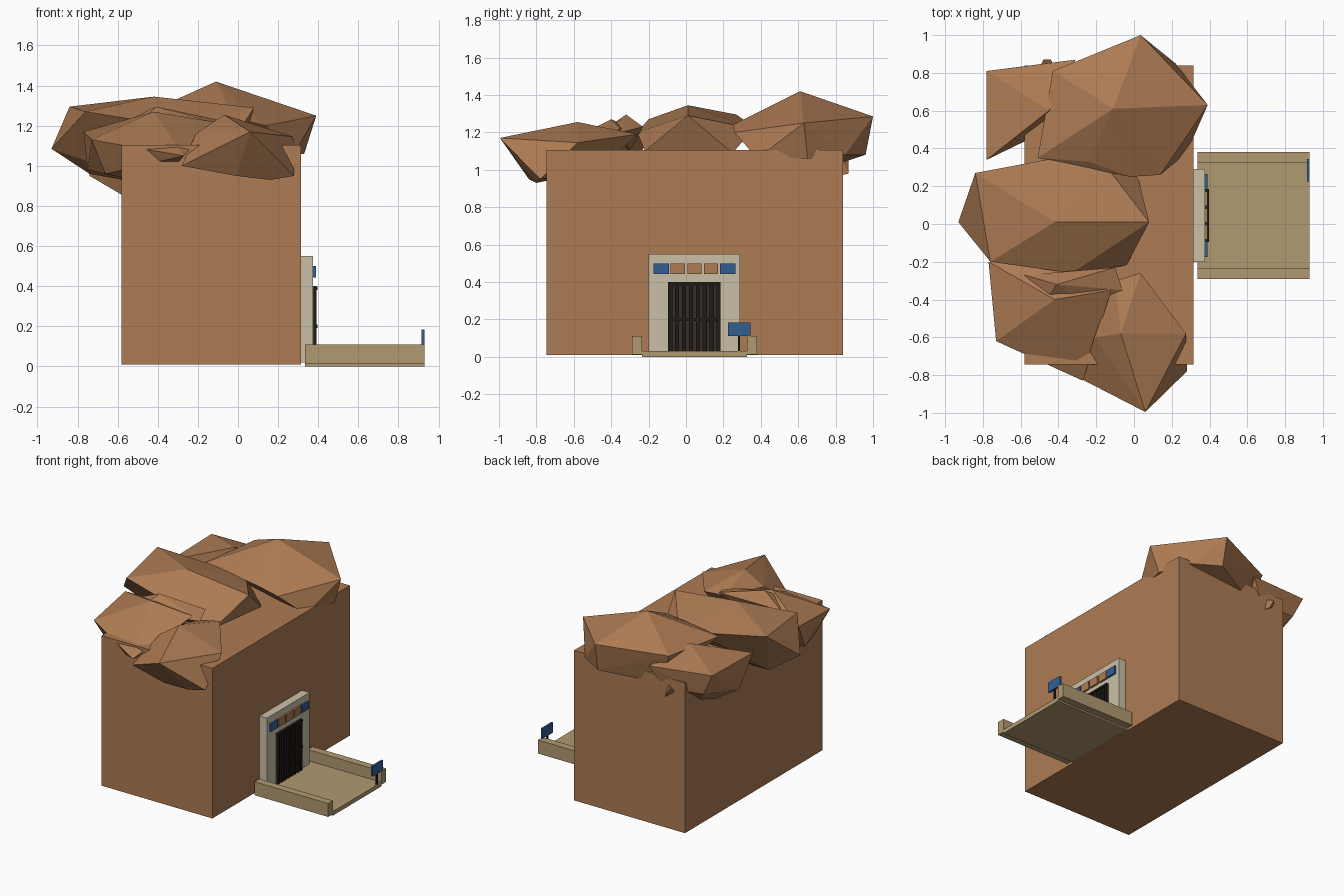
import bpy
import bmesh
from mathutils import Vector

default_cube = bpy.data.objects.get("Cube")
if default_cube:
    bpy.data.objects.remove(default_cube, do_unlink=True)


def make_material(name, red, green, blue):
    material = bpy.data.materials.new(name)
    material.use_nodes = True
    colour = (red, green, blue, 1)
    material.diffuse_color = colour
    shader = material.node_tree.nodes["Principled BSDF"]
    shader.inputs["Base Color"].default_value = colour
    shader.inputs["Roughness"].default_value = 0.9
    return material


ROCK = make_material("clay brown", 0.42, 0.2, 0.088)
STONE = make_material("pale stone", 0.6, 0.53, 0.39)
SAND = make_material("sand", 0.44, 0.32, 0.165)
BLUE = make_material("sign blue", 0.034, 0.114, 0.28)
IRON = make_material("dark iron", 0.014, 0.011, 0.009)
SHADE = make_material("gate brown", 0.04, 0.028, 0.019)


def finish(name, mesh_builder, material):
    """Turn a bmesh into a flat shaded object."""
    bmesh.ops.recalc_face_normals(mesh_builder, faces=mesh_builder.faces)
    mesh = bpy.data.meshes.new(name)
    mesh_builder.to_mesh(mesh)
    mesh_builder.free()
    mesh.materials.append(material)
    part = bpy.data.objects.new(name, mesh)
    bpy.context.collection.objects.link(part)
    return part


def box(name, x_range, y_range, z_range, material):
    """Axis aligned block given by its extents."""
    builder = bmesh.new()
    bmesh.ops.create_cube(builder, size=1)
    ranges = (x_range, y_range, z_range)
    for vertex in builder.verts:
        vertex.co = Vector([(low + high) / 2 + unit * (high - low)
                            for unit, (low, high) in zip(vertex.co, ranges)])
    return finish(name, builder, material)


def boulder(name, corners):
    """Faceted rock: the convex hull of a few corner points."""
    builder = bmesh.new()
    for corner in corners:
        builder.verts.new(corner)
    hull = bmesh.ops.convex_hull(builder, input=builder.verts[:])
    loose = [item for item in hull["geom_interior"] + hull["geom_unused"]
             if isinstance(item, bmesh.types.BMVert)]
    if loose:
        bmesh.ops.delete(builder, geom=list(set(loose)), context="VERTS")
    return finish(name, builder, ROCK)


# Main block of the house
box("house_body", (-0.58, 0.315), (-0.745, 0.84), (0.01, 1.105), ROCK)

# Large boulders piled on the roof
boulder("back_boulder", [
    (-0.11, 0.61, 1.42), (0.035, 1.0, 1.285), (0.39, 0.63, 1.25),
    (0.14, 0.66, 1.32), (-0.43, 0.81, 1.25), (-0.51, 0.35, 1.24),
    (-0.24, 0.33, 1.27), (-0.02, 0.25, 1.24), (0.14, 0.26, 1.2),
    (0.28, 0.38, 1.06), (0.33, 0.65, 1.06), (0.22, 0.85, 1.08),
    (0.04, 0.96, 1.08), (-0.35, 0.78, 1.02)])
boulder("middle_boulder", [
    (-0.42, 0.01, 1.345), (-0.93, 0.01, 1.085), (-0.84, 0.27, 1.295),
    (-0.76, -0.2, 1.27), (0.08, 0.01, 1.29), (-0.36, 0.36, 1.23),
    (-0.19, 0.36, 1.22), (0.02, 0.25, 1.09), (-0.33, -0.26, 1.2),
    (-0.04, -0.22, 1.1), (-0.74, 0.1, 0.96), (-0.4, 0, 0.9)])
boulder("back_corner_boulder", [
    (-0.78, 0.81, 1.2), (-0.78, 0.34, 1.19), (-0.31, 0.87, 1.17),
    (-0.45, 0.6, 1.27), (-0.74, 0.45, 0.95), (-0.7, 0.8, 1.04),
    (-0.45, 0.5, 0.78), (-0.4, 0.83, 1.02)])
boulder("front_corner_boulder", [
    (-0.42, -0.4, 1.27), (-0.77, -0.2, 1.17), (-0.73, -0.62, 1.13),
    (-0.27, -0.83, 1.05), (-0.12, -0.35, 1.22), (-0.3, -0.24, 1.2),
    (-0.75, -0.3, 0.98), (-0.66, -0.55, 0.96), (-0.4, -0.4, 0.9)])
boulder("front_boulder", [
    (-0.07, -0.58, 1.255), (0.06, -0.995, 1.17), (0.275, -0.58, 1.145),
    (0.035, -0.26, 1.19), (-0.1, -0.3, 1.18), (-0.21, -0.6, 1.16),
    (-0.28, -0.82, 1.0), (-0.01, -0.84, 0.95), (0.16, -0.8, 0.93),
    (0.28, -0.78, 0.95), (0.28, -0.7, 1.02), (0.05, -0.45, 1)])

# Small stones wedged between the boulders
boulder("wedged_stone", [
    (-0.41, -0.32, 1.295), (-0.58, -0.27, 1.21), (-0.46, -0.4, 1.24),
    (-0.1, -0.23, 1.23), (-0.06, -0.35, 1.2), (-0.25, -0.42, 1.2),
    (-0.3, -0.3, 1.1)])
boulder("wall_spike", [
    (-0.48, 0.87, 1.05), (-0.44, 0.87, 0.98), (-0.44, 0.83, 1.06),
    (-0.5, 0.83, 1.02), (-0.42, 0.83, 0.97)])

# Doorway slab with its barred gate
MIDDLE = 0.045
box("door_frame", (0.31, 0.375), (-0.2, 0.29), (0.02, 0.55), STONE)
box("gate_backing", (0.37, 0.38), (-0.095, 0.185), (0.03, 0.4), SHADE)
BAR_COUNT = 8
for index in range(BAR_COUNT):
    centre = MIDDLE + (index - (BAR_COUNT - 1) / 2) * 0.037
    box(f"gate_bar_{index}", (0.38, 0.392),
        (centre - 0.011, centre + 0.011), (0.03, 0.4), IRON)
for label, height in (("lower", 0.2), ("upper", 0.39)):
    box(f"gate_rail_{label}", (0.38, 0.396), (-0.095, 0.185),
        (height - 0.008, height + 0.008), IRON)

# Row of plaques above the gate
for index in range(-2, 3):
    outer = abs(index) == 2
    centre = MIDDLE + index * 0.089
    half = 0.041 if outer else 0.038
    box(f"plaque_{index + 3}", (0.37, 0.388),
        (centre - half, centre + half), (0.443, 0.5),
        BLUE if outer else ROCK)

# Entrance ramp with a low wall on each side
box("ramp_floor", (0.335, 0.93), (-0.235, 0.325), (0, 0.03), SAND)
for side, label in ((-1, "right"), (1, "left")):
    edges = sorted((MIDDLE + side * 0.28, MIDDLE + side * 0.335))
    box(f"ramp_wall_{label}", (0.335, 0.93), edges, (0.012, 0.11), SAND)

# Sign at the end of the ramp
box("sign_post", (0.917, 0.927), (0.278, 0.288), (0.03, 0.12), IRON)
box("sign_board", (0.915, 0.93), (0.225, 0.345), (0.11, 0.183), BLUE)
